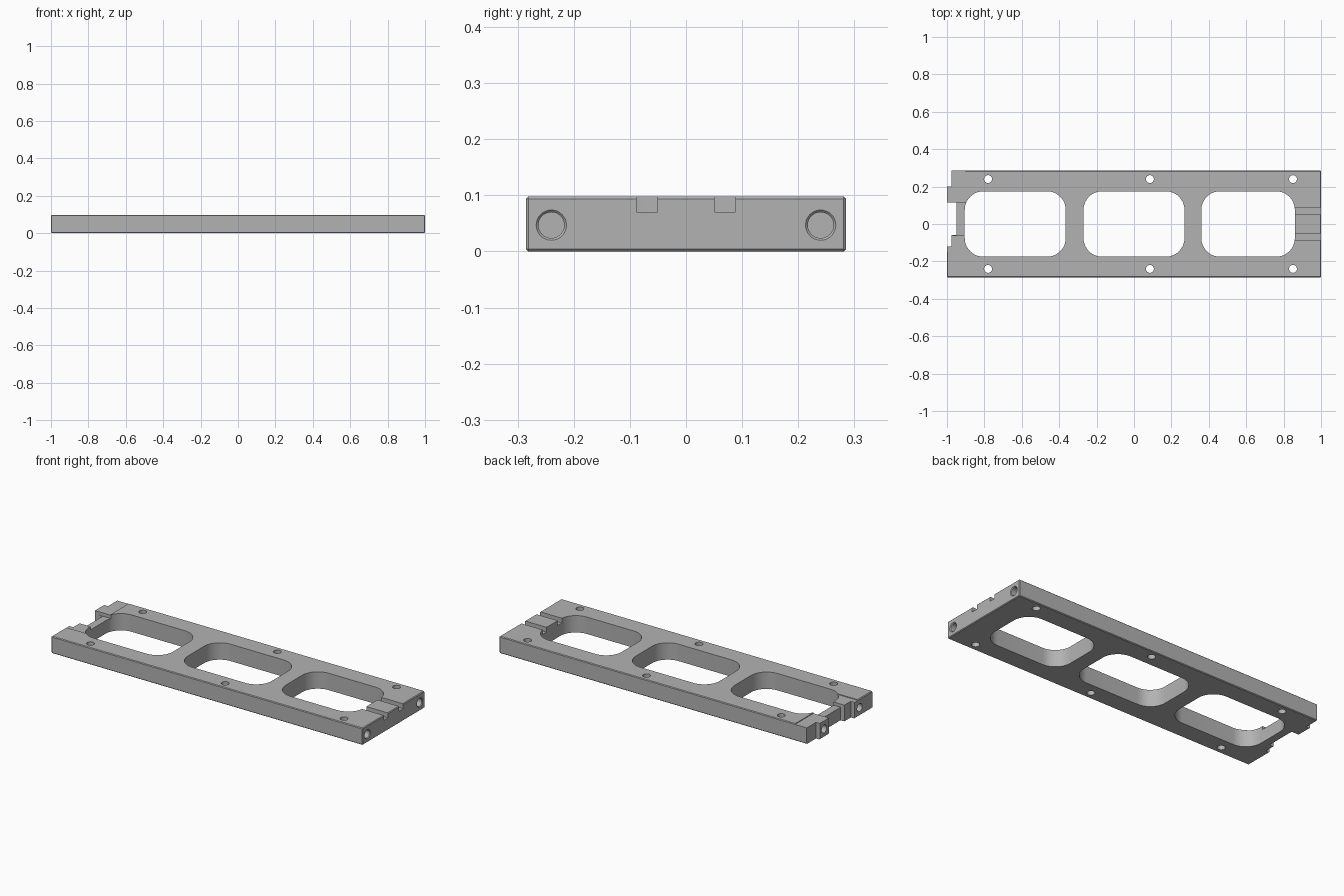
import bpy, bmesh, math
from mathutils import Matrix

cube = bpy.data.objects.get("Cube")
if cube:
    bpy.data.objects.remove(cube, do_unlink=True)

grey = bpy.data.materials.new("plain_grey")
grey.use_nodes = True
colour = (0.45, 0.45, 0.45, 1)
grey.diffuse_color = colour
grey.node_tree.nodes["Principled BSDF"].inputs["Base Color"].default_value = colour


def add_object(name, bm):
    bmesh.ops.recalc_face_normals(bm, faces=bm.faces)
    mesh = bpy.data.meshes.new(name)
    bm.to_mesh(mesh)
    bm.free()
    mesh.materials.append(grey)
    obj = bpy.data.objects.new(name, mesh)
    bpy.context.collection.objects.link(obj)
    return obj


def box(name, x0, x1, y0, y1, z0, z1, chamfer=0):
    bm = bmesh.new()
    bmesh.ops.create_cube(bm, size=1)
    for v in bm.verts:
        v.co.x = x1 if v.co.x > 0 else x0
        v.co.y = y1 if v.co.y > 0 else y0
        v.co.z = z1 if v.co.z > 0 else z0
    if chamfer:
        bmesh.ops.bevel(bm, geom=bm.edges[:], offset=chamfer, segments=1, affect='EDGES')
    return add_object(name, bm)


def cylinder(name, centre, r1, r2, depth, axis='Z'):
    bm = bmesh.new()
    turn = Matrix.Rotation(math.pi / 2, 4, 'Y') if axis == 'X' else Matrix()
    bmesh.ops.create_cone(bm, cap_ends=True, segments=32, radius1=r1, radius2=r2,
                          depth=depth, matrix=Matrix.Translation(centre) @ turn)
    return add_object(name, bm)


def window(name, x0, x1, half, radius):
    """Rounded rectangular prism through the plate."""
    bm = bmesh.new()
    verts = []
    corners = [(x1 - radius, half - radius), (x0 + radius, half - radius),
               (x0 + radius, radius - half), (x1 - radius, radius - half)]
    for i, (cx, cy) in enumerate(corners):
        for k in range(13):
            a = math.pi / 2 * (i + k / 12)
            verts.append(bm.verts.new((cx + radius * math.cos(a), cy + radius * math.sin(a), -0.1)))
    face = bm.faces.new(verts)
    top = bmesh.ops.extrude_face_region(bm, geom=[face])["geom"]
    for v in top:
        if isinstance(v, bmesh.types.BMVert):
            v.co.z = 0.2
    return add_object(name, bm)


# Main plate
plate = box("frame_plate", -1, 1, -0.285, 0.285, 0, 0.098, 0.004)
cutters = []

# Three lightening windows
for x0, x1 in ((-0.905, -0.365), (-0.27, 0.27), (0.36, 0.86)):
    cutters.append(window("window_cutter", x0, x1, 0.175, 0.1))

# Vertical screw holes, end bores and top slots on both sides
for side in (-1, 1):
    for x in (-0.78, 0.085, 0.85):
        cutters.append(cylinder("screw_hole_cutter", (x, side * 0.24, 0.05), 0.021, 0.021, 0.3))
    cutters.append(cylinder("end_bore_cutter", (1, side * 0.24, 0.047), 0.023, 0.023, 0.2, 'X'))
    cutters.append(cylinder("bore_chamfer_cutter", (1, side * 0.24, 0.047), 0.021, 0.033, 0.012, 'X'))
    y0, y1 = sorted((side * 0.051, side * 0.088))
    cutters.append(box("slot_cutter", 0.8, 1.1, y0, y1, 0.07, 0.2))

# Stepped latch end: open notch, side steps and lowered thin wall
for args in ((-1.1, -0.95, -0.06, 0.115, -0.1, 0.2),
             (-1.1, -0.975, 0.2, 0.4, -0.1, 0.2),
             (-1.1, -0.975, -0.12, 0, -0.1, 0.2),
             (-0.97, -0.86, -0.061, 0.116, 0.075, 0.2),
             (-1.1, -0.9, 0.114, 0.4, 0.094, 0.2),
             (-1.1, -0.87, -0.15, -0.05, 0.094, 0.2)):
    cutters.append(box("latch_cutter", *args))
for y in (0.16, -0.165):
    cutters.append(cylinder("latch_bore_cutter", (-1, y, 0.047), 0.023, 0.023, 0.16, 'X'))

# Apply every cut, then remove the cutters
bpy.ops.object.select_all(action='DESELECT')
bpy.context.view_layer.objects.active = plate
plate.select_set(True)
for cutter in cutters:
    cutter.hide_render = True
    mod = plate.modifiers.new("cut", 'BOOLEAN')
    mod.operation = 'DIFFERENCE'
    mod.solver = 'EXACT'
    mod.object = cutter
    bpy.ops.object.modifier_apply(modifier=mod.name)
    bpy.data.objects.remove(cutter, do_unlink=True)

bpy.ops.object.shade_smooth_by_angle(angle=math.radians(30))
